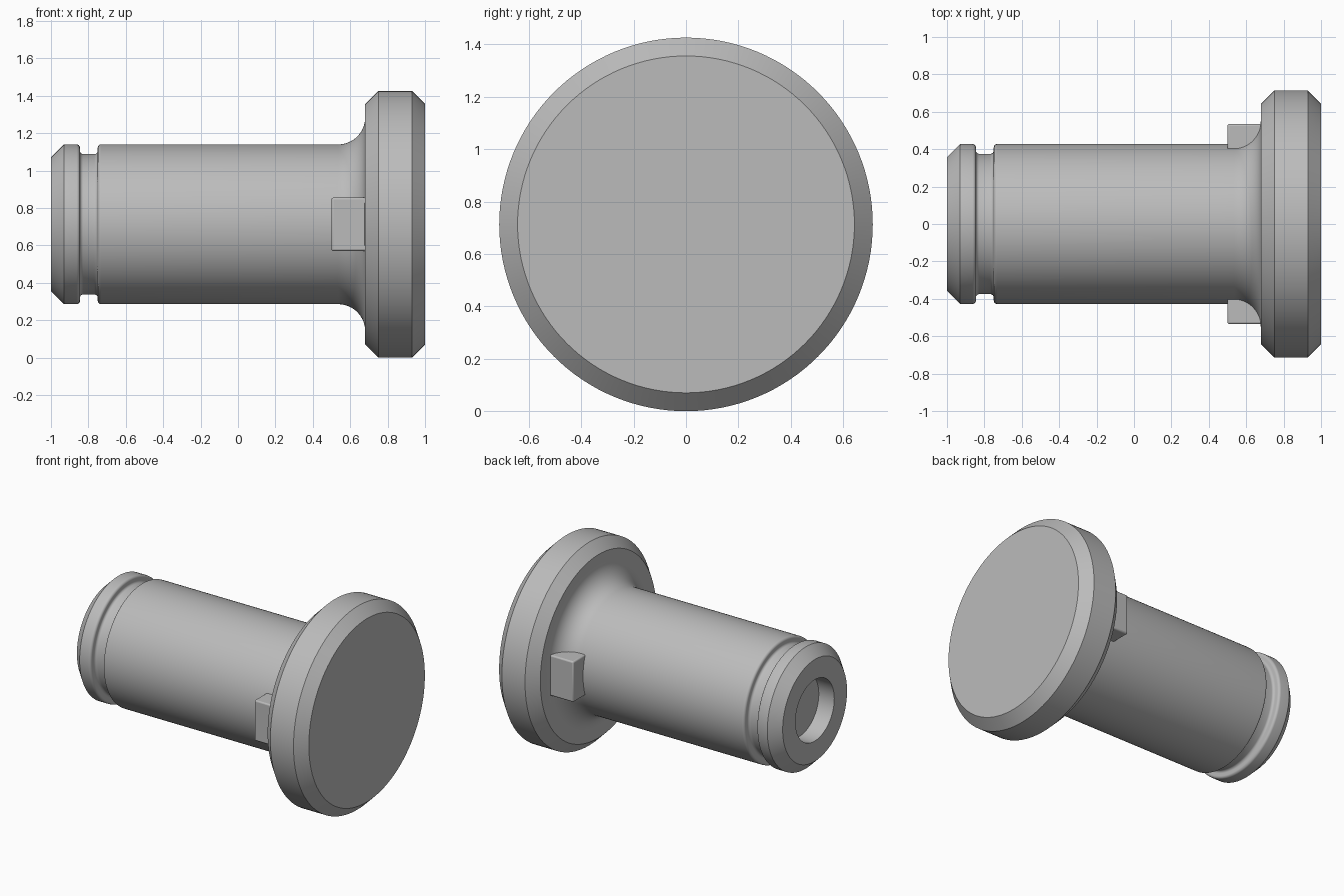
import bpy, bmesh, math
from mathutils import Matrix, Vector

cube = bpy.data.objects.get("Cube")
if cube:
    bpy.data.objects.remove(cube, do_unlink=True)

AXIS_Z = 0.713
SEGMENTS = 128

steel = bpy.data.materials.new("plain_grey")
steel.use_nodes = True
GREY = (0.5, 0.5, 0.5, 1)
steel.diffuse_color = GREY
steel.node_tree.nodes["Principled BSDF"].inputs["Base Color"].default_value = GREY


def add_object(name, bm):
    bmesh.ops.recalc_face_normals(bm, faces=bm.faces[:])
    mesh = bpy.data.meshes.new(name)
    bm.to_mesh(mesh)
    bm.free()
    mesh.materials.append(steel)
    obj = bpy.data.objects.new(name, mesh)
    bpy.context.collection.objects.link(obj)
    bpy.ops.object.select_all(action='DESELECT')
    obj.select_set(True)
    bpy.context.view_layer.objects.active = obj
    bpy.ops.object.shade_smooth_by_angle(angle=math.radians(30))
    return obj


def arc(cx, cr, radius, start, end, steps=6):
    """Points (x, radius) on a rounding, angles in degrees."""
    angles = [math.radians(start + (end - start) * i / steps) for i in range(steps + 1)]
    return [(cx + radius * math.cos(a), cr + radius * math.sin(a)) for a in angles]


def lathe(name, profile):
    """Revolve (x, radius) points about the pin axis."""
    bm = bmesh.new()
    verts = [bm.verts.new((x, 0, r)) for x, r in profile]
    edges = [bm.edges.new(pair) for pair in zip(verts, verts[1:])]
    bmesh.ops.spin(bm, geom=verts + edges, axis=(1, 0, 0), cent=(0, 0, 0),
                   angle=math.tau, steps=SEGMENTS)
    bmesh.ops.remove_doubles(bm, verts=bm.verts[:], dist=0.0001)
    bmesh.ops.translate(bm, verts=bm.verts[:], vec=(0, 0, AXIS_Z))
    return add_object(name, bm)


# Headed pin: blind centre hole, chamfered tip, retaining groove, filleted head
SHAFT, GROOVE, HEAD, R = 0.427, 0.375, 0.713, 0.018
profile = [(-0.88, 0), (-0.88, 0.215), (-1, 0.215), (-1, 0.357), (-0.93, SHAFT)]
profile += arc(-0.845 - R, SHAFT - R, R, 90, 0)
profile += arc(-0.845 + R, GROOVE + R, R, 180, 270)
profile += arc(-0.75 - R, GROOVE + R, R, 270, 360)
profile += arc(-0.75 + R, SHAFT - R, R, 180, 90)
profile += arc(0.535, SHAFT + 0.145, 0.145, 270, 360, 16)
profile += [(0.68, 0.643), (0.75, HEAD), (0.93, HEAD), (1, 0.643), (1, 0)]
lathe("headed_pin", profile)

# Locking lugs under the head, one on each side
for side, name in ((-1, "front_lug"), (1, "back_lug")):
    bm = bmesh.new()
    size = Matrix.Diagonal((0.2, 0.185, 0.285, 1))
    place = Matrix.Translation(Vector((0.6, side * 0.4425, AXIS_Z)))
    bmesh.ops.create_cube(bm, size=1, matrix=place @ size)
    lug = add_object(name, bm)
    bevel = lug.modifiers.new("soft_edges", 'BEVEL')
    bevel.width = 0.01
    bevel.segments = 3
